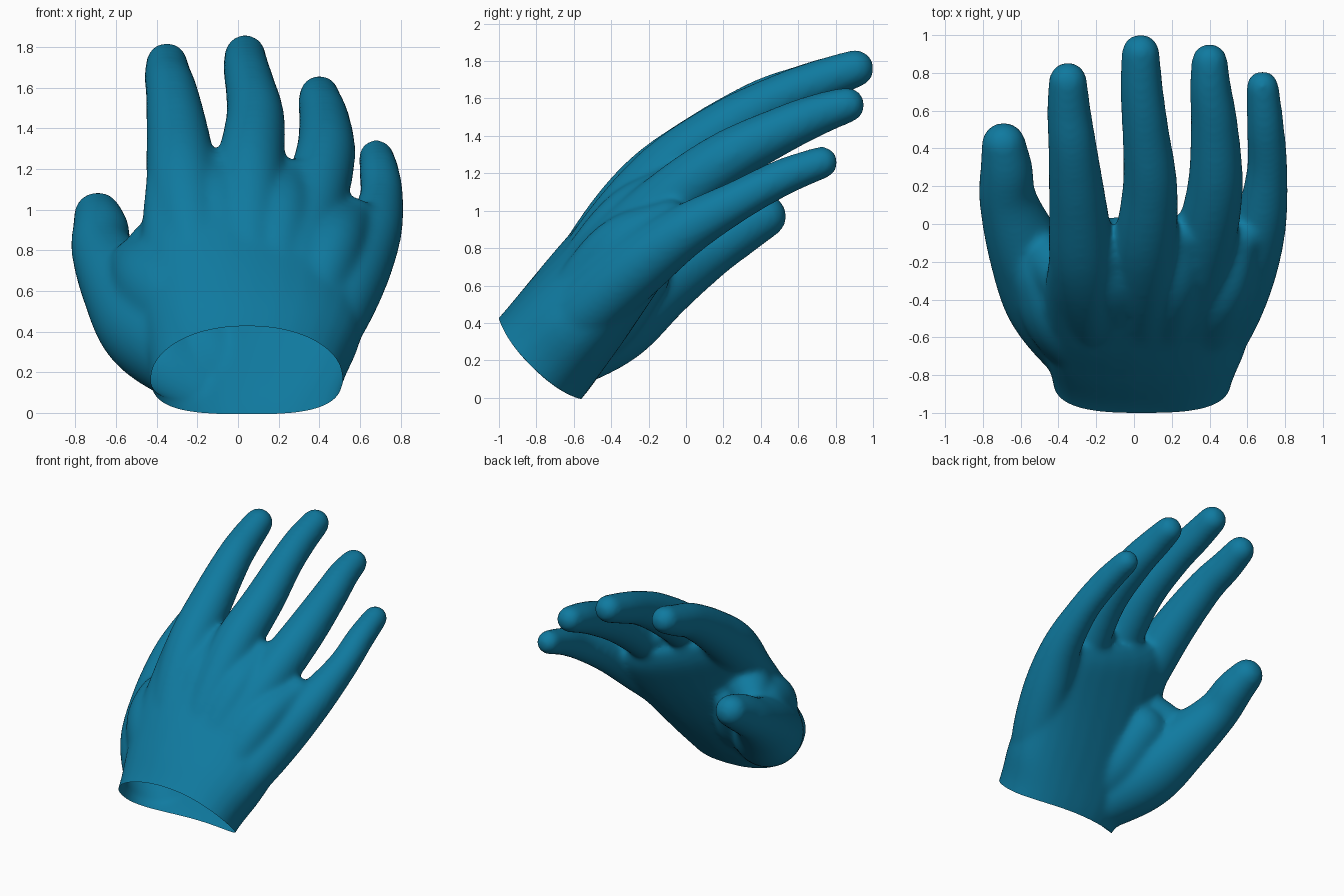
import bpy
import bmesh
import math
from mathutils import Vector

cube = bpy.data.objects.get("Cube")
if cube:
    bpy.data.objects.remove(cube, do_unlink=True)

SIDES = 28
bm = bmesh.new()


def curve(points, steps=6):
    """Smooth curve through points of any dimension."""
    p = [Vector(q) for q in points]
    p = [2 * p[0] - p[1]] + p + [2 * p[-1] - p[-2]]
    out = []
    for i in range(1, len(p) - 2):
        a, b, c, d = p[i - 1:i + 3]
        for k in range(steps):
            t = k / steps
            out.append(b + (c - a) * (t / 2) + (2 * a - 5 * b + 4 * c - d) * (t * t / 2)
                       + (3 * b - a - 3 * c + d) * (t ** 3 / 2))
    return out + [p[-2]]


def loft(sections, power=1):
    """Closed skin over oval sections: centre, half width, half thickness."""
    rings = []
    for c, u, v in sections:
        ring = []
        for k in range(SIDES):
            a = math.tau * k / SIDES
            s, t = [math.copysign(abs(f) ** power, f) for f in (math.cos(a), math.sin(a))]
            ring.append(bm.verts.new(c + u * s + v * t))
        rings.append(ring)
    for r, s in zip(rings, rings[1:]):
        for k in range(SIDES):
            n = (k + 1) % SIDES
            bm.faces.new((r[k], r[n], s[n], s[k]))
    bm.faces.new(rings[0][::-1])
    bm.faces.new(rings[-1])


def finger(*points):
    """Round tube with a domed tip; each point is x, y, z, radius."""
    path = curve(points)
    sections = []
    for i, q in enumerate(path):
        d = (path[min(i + 1, len(path) - 1)] - path[max(i - 1, 0)]).to_3d().normalized()
        u = Vector((1, 0, 0))
        u = (u - d * u.dot(d)).normalized()
        sections.append((q.to_3d(), u * q.w, d.cross(u) * q.w))
    c, u, v = sections[-1]
    for k in range(1, 7):
        a = k * math.pi / 2 / 6.3
        sections.append((c + d * u.length * math.sin(a), u * math.cos(a), v * math.cos(a)))
    loft(sections)


# Palm: centre x, y, z, half width, roll drop, half thickness, pitch
palm = [
    (.04, -.93, .06, .45, .00, .31, 46),
    (.045, -.78, .21, .485, .00, .31, 46),
    (.06, -.63, .40, .535, -.05, .30, 46),
    (.08, -.46, .62, .56, -.12, .275, 48),
    (.13, -.24, .90, .59, -.19, .225, 50),
    (.14, -.10, 1.05, .57, -.21, .17, 46),
    (.15, -.02, 1.13, .51, -.20, .10, 42),
]
sections = []
for x, y, z, width, roll, thick, pitch in map(tuple, curve(palm, 5)):
    p = math.radians(pitch)
    sections.append((Vector((x, y, z)), Vector((width, 0, roll)),
                     Vector((0, -math.sin(p), math.cos(p))) * thick))
loft(sections, .88)

# Index, middle, ring and little finger, from inside the palm to the tip
finger((-.16, -.70, .44, .14), (-.22, -.46, .81, .175), (-.27, -.20, 1.13, .178),
       (-.297, .10, 1.375, .154), (-.325, .40, 1.57, .130), (-.345, .60, 1.655, .117),
       (-.35, .755, 1.72, .103))
finger((.05, -.69, .43, .14), (.05, -.46, .80, .17), (.06, -.14, 1.18, .168),
       (.085, .20, 1.44, .146), (.06, .50, 1.605, .124), (.04, .72, 1.695, .114),
       (.035, .905, 1.76, .102))
finger((.22, -.70, .38, .14), (.28, -.47, .70, .17), (.37, -.12, 1.03, .165),
       (.43, .20, 1.27, .148), (.425, .52, 1.435, .126), (.405, .72, 1.52, .111),
       (.40, .86, 1.565, .097))
finger((.33, -.74, .27, .14), (.45, -.55, .45, .175), (.57, -.28, .69, .175),
       (.665, -.01, .89, .142), (.705, .28, 1.055, .110), (.695, .52, 1.18, .100),
       (.68, .725, 1.258, .088))

# Flesh between the knuckles, ending in the finger webs
finger((-.08, -.62, .58, .16), (-.10, -.30, 1.0, .165), (-.10, -.10, 1.16, .11))
finger((.16, -.62, .56, .16), (.21, -.32, .94, .165), (.26, -.06, 1.14, .11))
finger((.34, -.62, .48, .16), (.46, -.36, .80, .16), (.57, -.08, .96, .10))

# Thumb with its root
finger((-.06, -.86, .13, .18), (-.23, -.66, .27, .235), (-.43, -.40, .43, .255),
       (-.57, -.14, .62, .205), (-.665, .12, .79, .155), (-.675, .29, .90, .140),
       (-.69, .42, .97, .119))

# Muscle and web from the thumb to the index finger, and the palm side pad
finger((-.18, -.68, .40, .22), (-.36, -.46, .60, .235), (-.46, -.28, .69, .19),
       (-.53, -.14, .70, .13))
finger((-.22, -.40, .84, .19), (-.37, -.26, .81, .165), (-.49, -.15, .74, .12))
finger((-.06, -.74, .26, .22), (-.20, -.47, .46, .235), (-.29, -.27, .67, .19))

bmesh.ops.recalc_face_normals(bm, faces=bm.faces)
mesh = bpy.data.meshes.new("glove")
bm.to_mesh(mesh)
bm.free()
glove = bpy.data.objects.new("glove", mesh)
bpy.context.collection.objects.link(glove)
bpy.context.view_layer.objects.active = glove
glove.select_set(True)

# Fuse the parts into one skin and soften the joins
fuse = glove.modifiers.new("fuse", 'REMESH')
fuse.mode = 'VOXEL'
fuse.voxel_size = .016
soften = glove.modifiers.new("soften", 'SMOOTH')
soften.factor = .5
soften.iterations = 26
for name in ("fuse", "soften"):
    bpy.ops.object.modifier_apply(modifier=name)

# Open the wrist with a cut that bows outwards at both sides
bm = bmesh.new()
bm.from_mesh(glove.data)
along = Vector((0, .70, .71))
wrist = Vector((.045, -.78, .21))


def bow(amount):
    for v in bm.verts:
        v.co += along * amount * (v.co.x - wrist.x) ** 2


bow(.28)
bmesh.ops.bisect_plane(bm, geom=bm.verts[:] + bm.edges[:] + bm.faces[:],
                       plane_co=wrist, plane_no=along, clear_inner=True)
bow(-.28)
bm.to_mesh(glove.data)
bm.free()

teal = bpy.data.materials.new("teal blue")
teal.use_nodes = True
color = (.005, .195, .35, 1)
teal.diffuse_color = color
teal.node_tree.nodes["Principled BSDF"].inputs["Base Color"].default_value = color
glove.data.materials.clear()
glove.data.materials.append(teal)
bpy.ops.object.shade_smooth()
